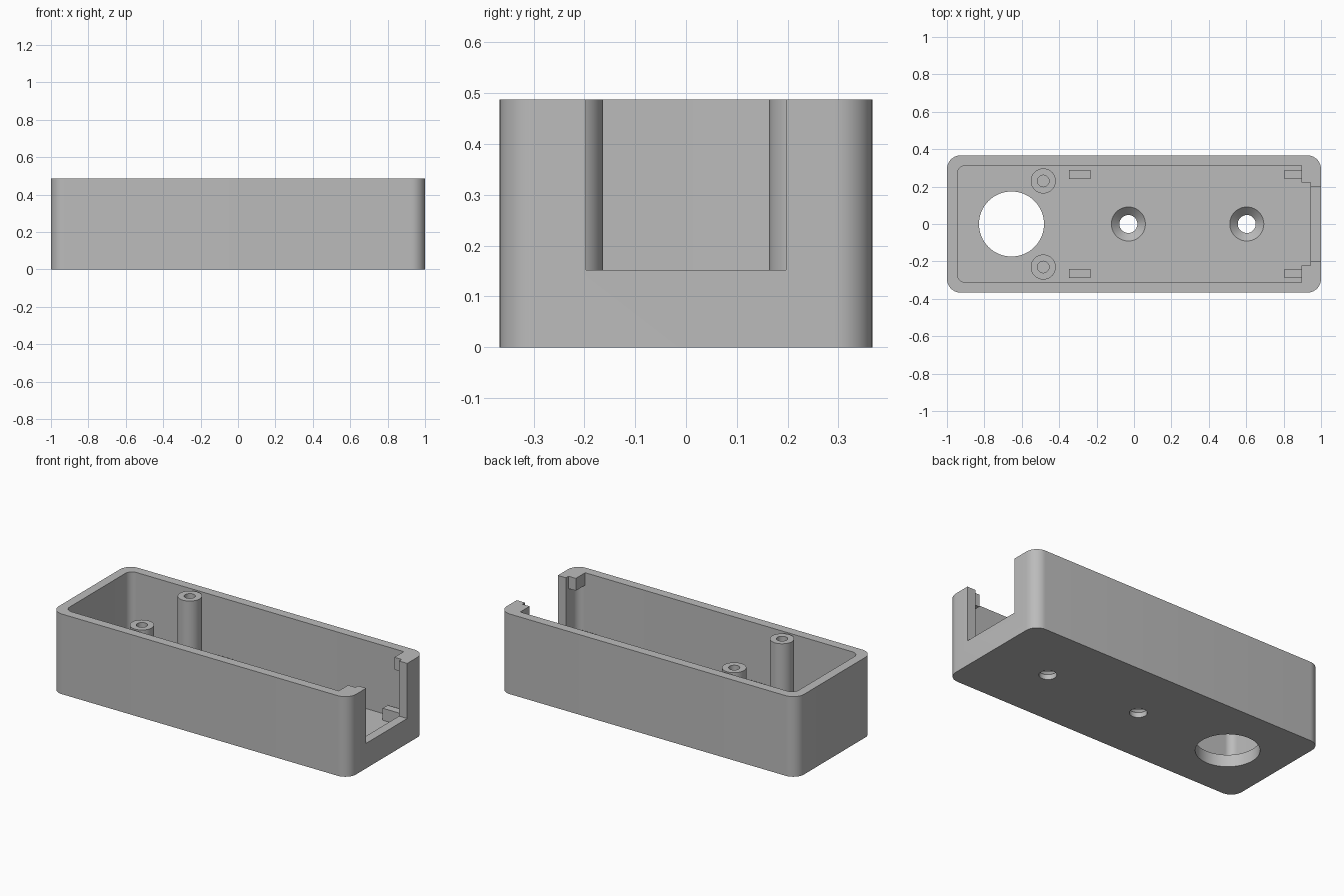
import bpy
import bmesh
from math import cos, sin, pi

if "Cube" in bpy.data.objects:
    bpy.data.objects.remove(bpy.data.objects["Cube"], do_unlink=True)

HALF_L, HALF_W, HEIGHT = 1.0, 0.367, 0.487
WALL, FLOOR = 0.055, 0.073

grey = bpy.data.materials.new("plain_grey")
grey.use_nodes = True
colour = (0.5, 0.5, 0.5, 1)
grey.diffuse_color = colour
grey.node_tree.nodes["Principled BSDF"].inputs["Base Color"].default_value = colour


def circle(x, y, r, n=64):
    return [(x + r * cos(2 * pi * i / n), y + r * sin(2 * pi * i / n)) for i in range(n)]


def rectangle(x0, x1, y0, y1):
    return [(x0, y0), (x1, y0), (x1, y1), (x0, y1)]


def rounded(hx, hy, r, steps=10):
    points = []
    for q, (sx, sy) in enumerate([(1, 1), (-1, 1), (-1, -1), (1, -1)]):
        for i in range(steps + 1):
            a = (q + i / steps) * pi / 2
            points.append((sx * (hx - r) + r * cos(a), sy * (hy - r) + r * sin(a)))
    return points


def solid(name, *layers):
    """Closed solid skinned through (outline, z) layers, bottom to top."""
    bm = bmesh.new()
    rings = [[bm.verts.new((x, y, z)) for x, y in outline] for outline, z in layers]
    n = len(rings[0])
    for low, high in zip(rings, rings[1:]):
        for i in range(n):
            j = (i + 1) % n
            bm.faces.new((low[i], low[j], high[j], high[i]))
    bm.faces.new(rings[0][::-1])
    bm.faces.new(rings[-1])
    mesh = bpy.data.meshes.new(name)
    bm.to_mesh(mesh)
    bm.free()
    mesh.materials.append(grey)
    obj = bpy.data.objects.new(name, mesh)
    bpy.context.collection.objects.link(obj)
    return obj


def activate(obj):
    bpy.ops.object.select_all(action='DESELECT')
    obj.select_set(True)
    bpy.context.view_layer.objects.active = obj


def cut(target, *layers):
    cutter = solid("cutter", *layers)
    cutter.hide_render = True
    mod = target.modifiers.new("cut", 'BOOLEAN')
    mod.operation = 'DIFFERENCE'
    mod.solver = 'EXACT'
    mod.object = cutter
    activate(target)
    bpy.ops.object.modifier_apply(modifier=mod.name)
    bpy.data.objects.remove(cutter, do_unlink=True)


def smooth(obj):
    activate(obj)
    bpy.ops.object.shade_smooth_by_angle()


# Open-topped case with rounded corners
outer = rounded(HALF_L, HALF_W, 0.073)
inner = rounded(HALF_L - WALL, HALF_W - WALL, 0.045)
case = solid("case", (outer, 0), (outer, HEIGHT))
cut(case, (inner, FLOOR), (inner, HEIGHT + 0.1))

# Connector slot in the end wall
slot = rectangle(0.85, 1.1, -0.197, 0.197)
cut(case, (slot, 0.152), (slot, HEIGHT + 0.1))

# Large round opening in the floor
opening = circle(-0.655, 0, 0.174)
cut(case, (opening, -0.1), (opening, FLOOR + 0.1))

# Countersunk screw holes in the floor
for x in (-0.03, 0.603):
    shank = circle(x, 0, 0.048)
    cut(case, (shank, -0.1), (shank, FLOOR - 0.043),
        (circle(x, 0, 0.091), FLOOR), (circle(x, 0, 0.101), FLOOR + 0.01))
smooth(case)

for side, y in (("left", 1), ("right", -1)):
    # Hollow screw post
    post_edge = circle(-0.485, y * 0.23, 0.067, 48)
    bore = circle(-0.485, y * 0.23, 0.031, 48)
    post = solid("screw_post_" + side, (post_edge, FLOOR), (post_edge, HEIGHT))
    cut(post, (bore, FLOOR - 0.1), (bore, HEIGHT + 0.1))
    smooth(post)

    # Low board supports on the floor
    low, high = sorted((y * 0.24, y * 0.288))
    for place, x in (("middle", -0.347), ("end", 0.805)):
        block = rectangle(x, x + 0.114, low, high)
        solid(f"board_support_{place}_{side}", (block, FLOOR), (block, 2 * FLOOR))

    # Retaining tab under the rim beside the slot
    low, high = sorted((y * 0.222, y * 0.33))
    tab = rectangle(0.896, 0.955, low, high)
    solid("retaining_tab_" + side, (tab, HEIGHT - 0.075), (tab, HEIGHT))
